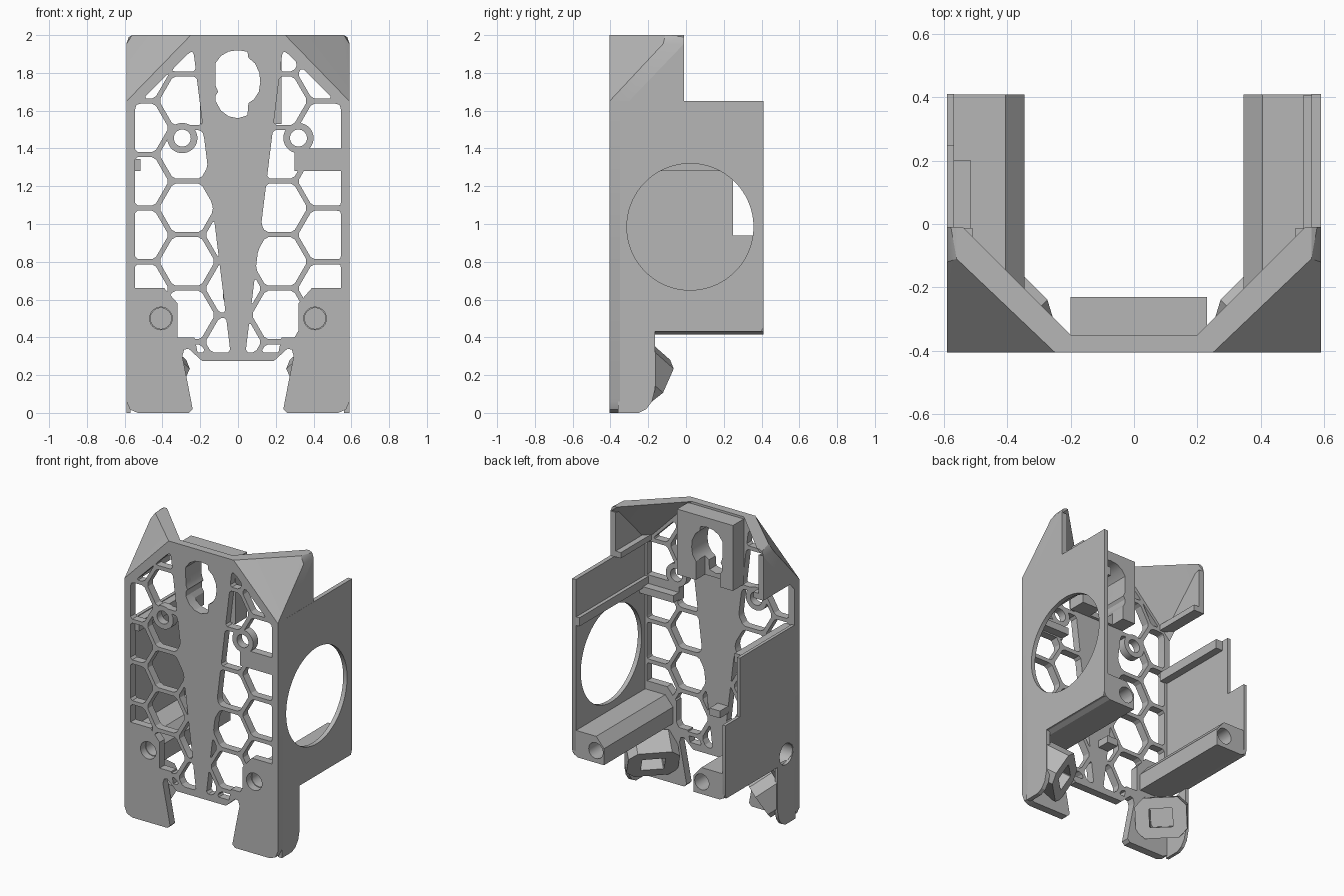
import bpy, bmesh, math
from mathutils import Vector, Matrix

if "Cube" in bpy.data.objects:
    bpy.data.objects.remove(bpy.data.objects["Cube"])

grey = bpy.data.materials.new("plain grey plastic")
grey.diffuse_color = (0.47, 0.47, 0.47, 1)
grey.use_nodes = True
grey.node_tree.nodes["Principled BSDF"].inputs["Base Color"].default_value = grey.diffuse_color


def make(name, bm):
    bmesh.ops.recalc_face_normals(bm, faces=bm.faces)
    me = bpy.data.meshes.new(name)
    bm.to_mesh(me)
    bm.free()
    me.materials.append(grey)
    ob = bpy.data.objects.new(name, me)
    bpy.context.collection.objects.link(ob)
    return ob


def prisms(name, polys, axis, a, b):
    """Extrude polygons: axis 'x' takes (y, z) points, axis 'y' takes (x, z)."""
    bm = bmesh.new()
    for pts in polys:
        put = (lambda t, p: (t, p[0], p[1])) if axis == 'x' else (lambda t, p: (p[0], t, p[1]))
        lo = [bm.verts.new(put(a, p)) for p in pts]
        hi = [bm.verts.new(put(b, p)) for p in pts]
        bm.faces.new(lo)
        bm.faces.new(hi[::-1])
        n = len(pts)
        for i in range(n):
            bm.faces.new((lo[i], hi[i], hi[(i + 1) % n], lo[(i + 1) % n]))
    return make(name, bm)


def box(name, x0, x1, y0, y1, z0, z1):
    return prisms(name, [[(x0, z0), (x1, z0), (x1, z1), (x0, z1)]], 'y', y0, y1)


def circle(u, v, r, n=48):
    return [(u + r * math.cos(2 * math.pi * i / n), v + r * math.sin(2 * math.pi * i / n)) for i in range(n)]


def boolean(ob, tool, op='DIFFERENCE'):
    m = ob.modifiers.new("bool", 'BOOLEAN')
    m.operation, m.object, m.solver = op, tool, 'EXACT'
    bpy.context.view_layer.update()
    ev = ob.evaluated_get(bpy.context.evaluated_depsgraph_get())
    me = bpy.data.meshes.new_from_object(ev)
    ob.modifiers.clear()
    ob.data = me
    bpy.data.objects.remove(tool)


def hull(name, pts):
    bm = bmesh.new()
    for p in pts:
        bm.verts.new(p)
    bmesh.ops.convex_hull(bm, input=bm.verts[:])
    bmesh.ops.dissolve_limit(bm, angle_limit=0.01, verts=bm.verts[:], edges=bm.edges[:])
    return make(name, bm)


def clip(poly, region):
    """Clip a polygon by a convex counter-clockwise region."""
    for i in range(len(region)):
        (ax, ay), (bx, by) = region[i], region[(i + 1) % len(region)]
        side = lambda p: (bx - ax) * (p[1] - ay) - (by - ay) * (p[0] - ax)
        out = []
        for j in range(len(poly)):
            p, q = poly[j - 1], poly[j]
            sp, sq = side(p), side(q)
            if sp * sq < 0:
                t = sp / (sp - sq)
                out.append((p[0] + t * (q[0] - p[0]), p[1] + t * (q[1] - p[1])))
            if sq >= 0:
                out.append(q)
        poly = out
        if not poly:
            break
    return poly


def soften(poly):
    out = []
    for i, p in enumerate(poly):
        for q in (poly[i - 1], poly[(i + 1) % len(poly)]):
            d = Vector(q) - Vector(p)
            t = min(0.014, d.length * 0.3)
            out.append(tuple(Vector(p) + d.normalized() * t) if d.length > 1e-6 else p)
    return out


def area(p):
    return abs(sum(p[i - 1][0] * p[i][1] - p[i][0] * p[i - 1][1] for i in range(len(p)))) / 2


# front plate outline with leg notch and cut top corners
half = [(0.25, 2), (0.59, 1.65), (0.59, 0.06), (0.572, 0.018), (0.53, 0), (0.26, 0), (0.24, 0.02),
        (0.265, 0.15), (0.295, 0.3), (0.285, 0.335), (0.262, 0.34), (0.19, 0.275)]
plate = prisms("front_plate", [half + [(-x, z) for x, z in half[::-1]]], 'y', -0.405, -0.35)

# honeycomb windows, kept clear of the spine, screw corners, rings and band
right = [(0.04, 0.32), (0.545, 0.32), (0.545, 1.62), (0.255, 1.91), (0.235, 1.91)]
left = [(-x, z) for x, z in right[::-1]]
cells = []
for col in range(-3, 5):
    for row in range(-1, 8):
        cx, cz = -0.27 + 0.245 * col, 0.235 + 0.2835 * row + (0.14 if col % 2 else 0)
        hexa = [(cx + 0.148 * math.cos(k * math.pi / 3), cz + 0.148 * math.sin(k * math.pi / 3)) for k in range(6)]
        for region in (left, right):
            c = clip(hexa, region)
            if len(c) > 2 and area(c) > 0.0009:
                cells.append(soften(c))
windows = prisms("window_cutter", cells, 'y', -0.5, -0.3)
rings = [(-0.295, 1.455), (0.32, 1.455)]
for s in (1, -1):
    corner = [(0.2, 0.25), (0.62, 0.25), (0.62, 0.66), (0.39, 0.66), (0.32, 0.58), (0.32, 0.4), (0.23, 0.4)]
    boolean(windows, prisms("keep", [[(s * x, z) for x, z in corner]], 'y', -0.6, -0.2))
for x, z in rings:
    boolean(windows, prisms("keep", [circle(x, z, 0.08)], 'y', -0.6, -0.2))
boolean(windows, box("keep", 0.3, 0.6, -0.6, -0.2, 1.28, 1.4))
boolean(plate, windows)
for x, z in rings:
    boolean(plate, prisms("hole", [circle(x, z, 0.045, 32)], 'y', -0.6, -0.2))
for s in (1, -1):
    boolean(plate, prisms("hole", [circle(s * 0.408, 0.5, 0.06, 32)], 'y', -0.6, -0.2))

# keyhole opening and the block behind it
key = [(-0.12, 1.85), (-0.09, 1.89), (-0.05, 1.913), (0, 1.92), (0.05, 1.912), (0.055, 1.88), (0.09, 1.85),
       (0.113, 1.8), (0.118, 1.75), (0.11, 1.7), (0.085, 1.66), (0.055, 1.64), (0.05, 1.575), (0, 1.56),
       (-0.05, 1.57), (-0.09, 1.6), (-0.118, 1.65), (-0.118, 1.68), (-0.105, 1.7), (-0.118, 1.73)]
block = box("top_block", -0.2, 0.23, -0.355, -0.23, 1.53, 1.985)
boolean(block, prisms("slot", [key], 'y', -0.6, 0))
boolean(block, box("slot", -0.1, 0.085, -0.33, 0, 1.4, 1.72))
boolean(plate, prisms("slot", [key], 'y', -0.6, -0.2))

# side walls: tall right one with a round opening, low stepped left one
foot_line = [(0.41, 0.46), (0.40, 0.43), (-0.165, 0.43), (-0.165, 0.12), (-0.18, 0.06), (-0.21, 0.02), (-0.25, 0), (-0.36, 0)]
wall_r = prisms("right_wall", [[(-0.36, 1.65), (0.41, 1.65)] + foot_line], 'x', 0.56, 0.59)
boolean(wall_r, prisms("opening", [circle(0.022, 0.985, 0.335, 96)], 'x', 0.4, 0.8))
wall_l = prisms("left_wall", [[(-0.36, 1.35), (0.25, 1.35), (0.25, 0.94), (0.41, 0.94)] + foot_line], 'x', -0.59, -0.568)
boolean(wall_l, prisms("opening", [circle(-0.26, 0.49, 0.075)], 'x', -0.8, -0.5))

# rails and ribs inside the walls
box("left_rail", -0.572, -0.515, -0.355, 0.2, 1.28, 1.345)
box("right_rail", 0.535, 0.565, -0.355, 0.408, 1.33, 1.39)
box("right_rib", 0.3, 0.565, -0.355, -0.29, 1.29, 1.34)
box("spine_tab", -0.08, 0.0, -0.355, -0.26, 0.6, 0.65)

for s, side in ((1, "right"), (-1, "left")):
    # lower screw beam, rounded underneath and chamfered inside
    beam = [(0.588, 0.6), (0.588, 0.46), (0.575, 0.43), (0.545, 0.415), (0.345, 0.415), (0.345, 0.53), (0.405, 0.6)]
    b = prisms(side + "_beam", [[(s * x, z) for x, z in beam]], 'y', -0.352, 0.409)
    for y0, y1 in ((-0.5, -0.1), (0.05, 0.5)):
        boolean(b, prisms("bore", [circle(s * 0.408, 0.5, 0.055, 32)], 'y', y0, y1))
    if s < 0:
        boolean(b, prisms("bore", [circle(-0.26, 0.49, 0.07)], 'x', -0.7, -0.48))

    # slanted top corner and the wall under it
    pts = [(0.25, -0.405, 2), (0.59, -0.405, 1.65), (0.56, -0.11, 2), (0.56, -0.01, 2), (0.578, -0.01, 1.99),
           (0.59, -0.01, 1.955), (0.59, -0.12, 1.955), (0.54, -0.01, 2), (0.2, -0.35, 2), (0.59, -0.35, 1.6),
           (0.25, -0.35, 1.96)]
    hull(side + "_top_corner", [(s * x, y, z) for x, y, z in pts])
    prisms(side + "_corner_wall", [[(-0.36, 1.65), (-0.36, 1.69), (-0.13, 1.935), (-0.01, 1.96), (-0.01, 1.65)]],
           'x', s * 0.55, s * 0.589)
    x0, x1 = sorted((s * 0.51, s * 0.588))
    box(side + "_corner_ledge", x0, x1, -0.355, -0.012, 1.65, 1.69)

    # angled foot with a rectangular pocket, facing inward, back and down
    n = Vector((-s * 0.6, 0.6, -0.53)).normalized()
    u = Vector((0, 0, 1)).cross(n).normalized()
    v = n.cross(u)
    rot = Matrix((u, v, n)).transposed().to_4x4()
    place = Matrix.Translation((s * 0.4, -0.21, 0.17)) @ rot

    def slab(name, w, h, d0, d1, cut):
        bm = bmesh.new()
        ring = [(w - cut, -h), (w, cut - h), (w, h - cut), (w - cut, h)]
        ring += [(-a, c) for a, c in ring[::-1]]
        for d in (d0, d1):
            for a, c in ring:
                bm.verts.new(place @ Vector((a, c, d)))
        bmesh.ops.convex_hull(bm, input=bm.verts[:])
        bmesh.ops.dissolve_limit(bm, angle_limit=0.01, verts=bm.verts[:], edges=bm.edges[:])
        return make(name, bm)

    foot = slab(side + "_foot", 0.165, 0.13, -0.17, 0, 0.055)
    boolean(foot, slab("pocket", 0.075, 0.06, -0.12, 0.1, 0.004))
    boolean(foot, box("limit", -0.585, 0.585, -0.37, 0.2, 0.012, 0.6), 'INTERSECT')

# keep edges crisp, curves smooth
for ob in bpy.context.scene.objects:
    ob.data.materials.clear()
    ob.data.materials.append(grey)
    ob.select_set(True)
    bpy.context.view_layer.objects.active = ob
bpy.ops.object.shade_smooth_by_angle(angle=math.radians(25))
